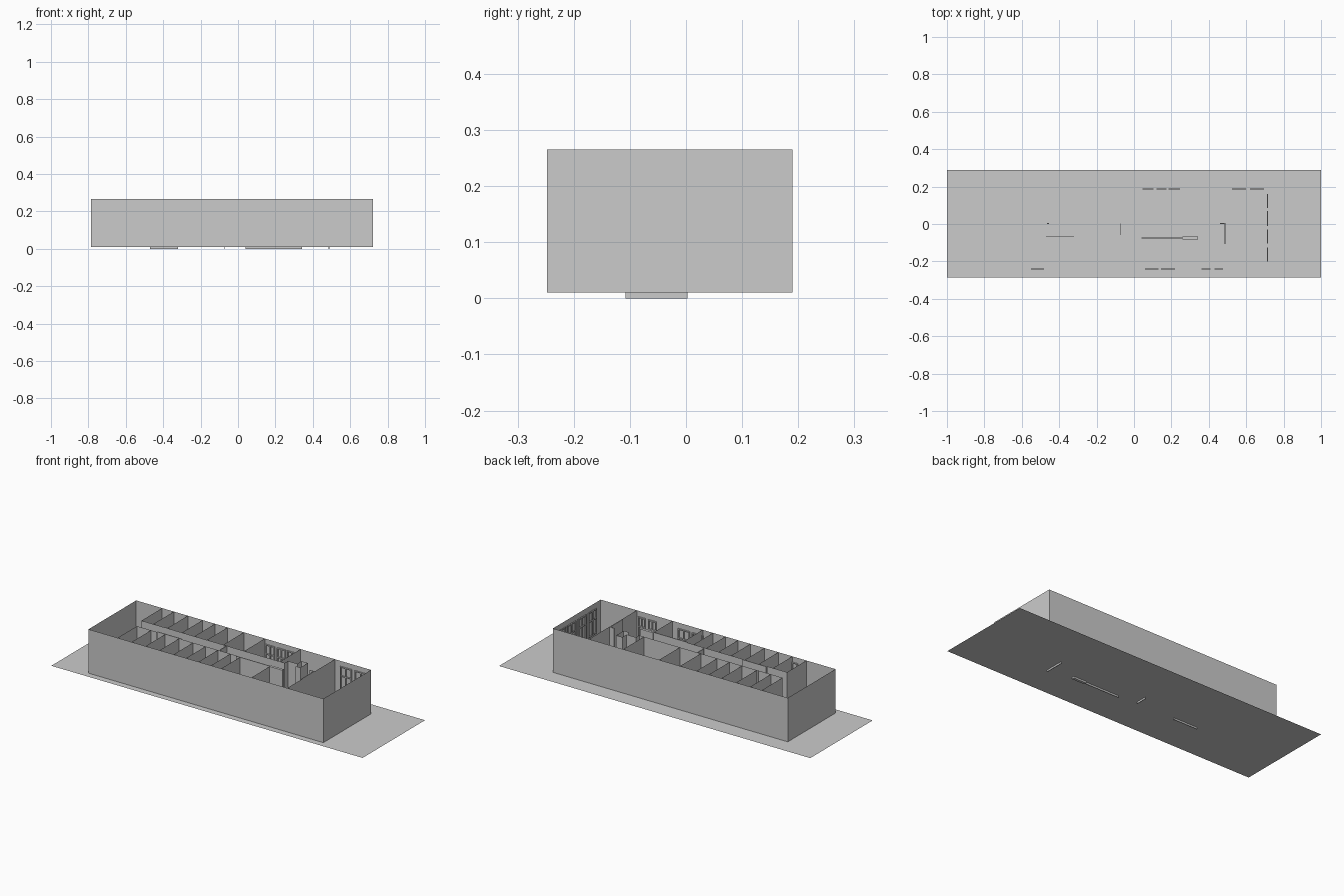
import bpy, bmesh

if "Cube" in bpy.data.objects:
    bpy.data.objects.remove(bpy.data.objects["Cube"])

FLOOR, TOP = 0.01, 0.265
XL, XR, YF, YB = -0.787, 0.722, -0.248, 0.19


def finish(name, bm):
    me = bpy.data.meshes.new(name)
    bm.to_mesh(me)
    bm.free()
    ob = bpy.data.objects.new(name, me)
    bpy.context.collection.objects.link(ob)
    return ob


def quad(bm, pts):
    bm.faces.new([bm.verts.new(p) for p in pts])


def sheet(bm, a, b, z0=FLOOR, z1=TOP):
    # upright thin wall from plan point a to b
    quad(bm, [(*a, z0), (*b, z0), (*b, z1), (*a, z1)])


def box(bm, x0, x1, y0, y1, z0, z1):
    vs = bmesh.ops.create_cube(bm, size=1)["verts"]
    for v in vs:
        v.co = (x0 + (v.co.x + .5) * (x1 - x0),
                y0 + (v.co.y + .5) * (y1 - y0),
                z0 + (v.co.z + .5) * (z1 - z0))


# ground sheet
bm = bmesh.new()
quad(bm, [(-1, -.285, FLOOR), (1, -.285, FLOOR), (1, .288, FLOOR), (-1, .288, FLOOR)])
finish("ground_sheet", bm)

# outer walls
bm = bmesh.new()
corners = [(XL, YF), (XR, YF), (XR, YB), (XL, YB)]
for i in range(4):
    sheet(bm, corners[i], corners[(i + 1) % 4])
finish("outer_walls", bm)

# room dividers on the back side
bm = bmesh.new()
for x in (-.62, -.545, -.455, -.36, -.28, -.20, -.095, .04, .27):
    sheet(bm, (x, 0), (x, YB))
finish("back_dividers", bm)

# room dividers on the front side
bm = bmesh.new()
for x in (-.60, -.51, -.42, -.33, -.24, -.16, -.08, 0, .066, .26):
    sheet(bm, (x, YF), (x, -.07))
finish("front_dividers", bm)

# corridor walls, the nook beside them, and the full-width end wall
bm = bmesh.new()
for path in ([(-.62, 0), (.30, 0), (.30, .03), (.36, .03), (.36, .07), (.40, .07), (.40, 0), (.37, 0)],
             [(-.60, -.07), (-.47, -.07)], [(-.32, -.07), (.04, -.07)],
             [(.49, YF), (.49, YB)]):
    for a, b in zip(path, path[1:]):
        sheet(bm, a, b)
finish("corridor_walls", bm)

# partitions that reach down through the ground sheet
bm = bmesh.new()
for x0, x1, y0, y1 in ((-.47, -.32, -.067, -.063), (-.075, -.071, -.06, .003),
                       (.04, .26, -.077, -.073), (.26, .342, -.082, -.067),
                       (.484, .488, -.108, .003), (.46, .488, .001, .005),
                       (-.465, -.455, .001, .005)):
    box(bm, x0, x1, y0, y1, 0 if y0 < 0 else FLOOR, TOP + .0005)
finish("deep_partitions", bm)


# window frames with cross bars on the inner faces of the walls
def window(bm, along, pos, a, b, z0=.09, z1=.235):
    t, d = .006, .003

    def bar(u0, u1, w0, w1):
        if along == "x":
            box(bm, u0, u1, pos - d, pos + d, w0, w1)
        else:
            box(bm, pos - d, pos + d, u0, u1, w0, w1)

    for u in (a, (a + b - t) / 2, b - t):
        bar(u, u + t, z0, z1)
    for w in (z0, z0 + (z1 - z0) * .6, z1 - t):
        bar(a, b, w, w + t)


bm = bmesh.new()
for a, b in ((.045, .105), (.12, .175), (.185, .245), (.525, .60), (.62, .695)):
    window(bm, "x", .187, a, b)
finish("back_windows", bm)
bm = bmesh.new()
for a, b in ((-.55, -.48), (.06, .13), (.145, .22), (.36, .41), (.43, .475)):
    window(bm, "x", -.241, a, b)
finish("front_windows", bm)
bm = bmesh.new()
for a, b in ((-.20, -.125), (-.105, -.03), (-.01, .07), (.085, .16)):
    window(bm, "y", .714, a, b)
finish("right_windows", bm)
